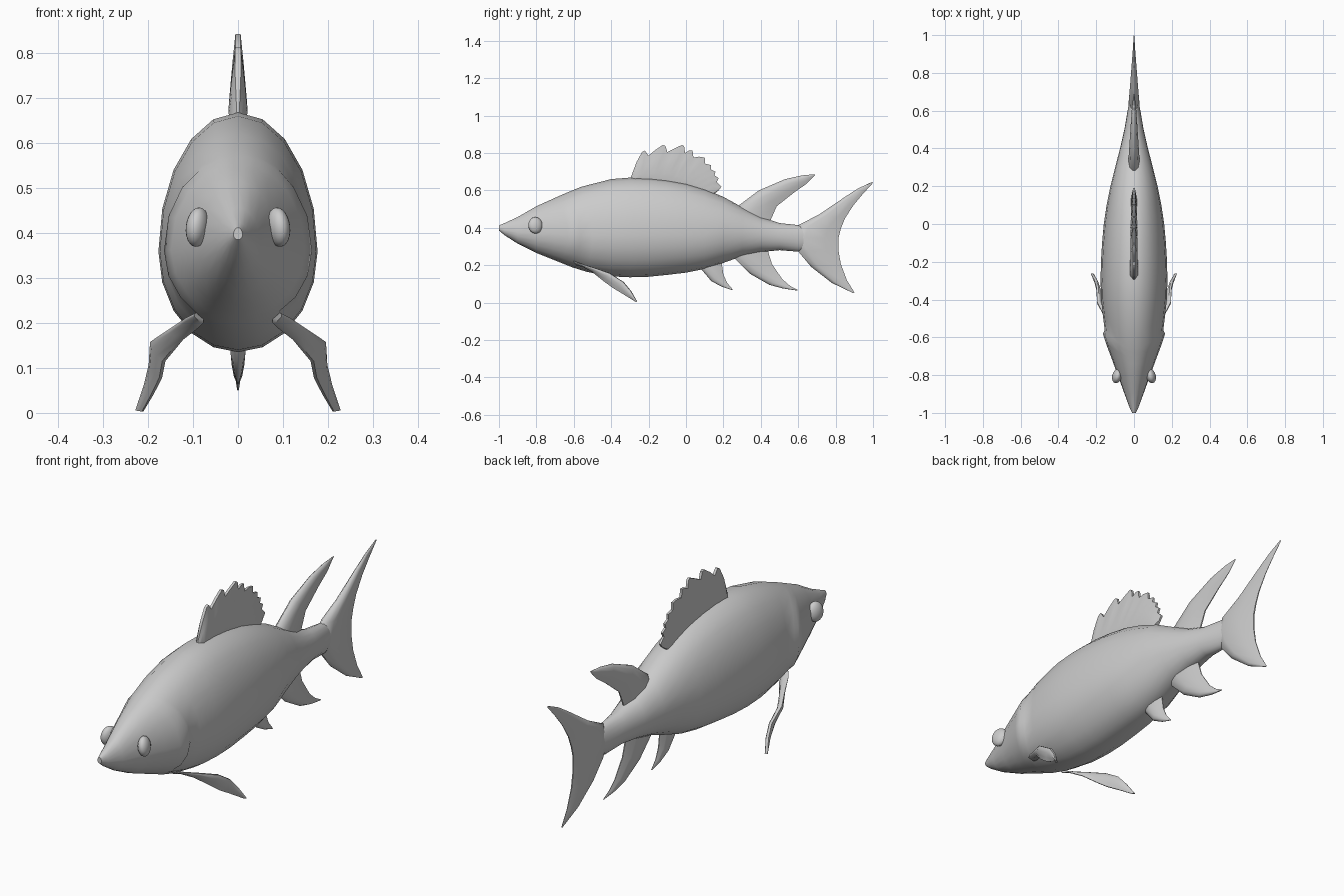
import bpy, bmesh, math
from mathutils import Vector

grey = bpy.data.materials.new("plain grey")
grey.diffuse_color = (0.6, 0.6, 0.6, 1)


def make(name, bm, angle=40):
    bmesh.ops.remove_doubles(bm, verts=bm.verts, dist=0.0005)
    bmesh.ops.recalc_face_normals(bm, faces=bm.faces)
    me = bpy.data.meshes.new(name)
    bm.to_mesh(me)
    bm.free()
    me.materials.append(grey)
    ob = bpy.data.objects.new(name, me)
    bpy.context.collection.objects.link(ob)
    bpy.ops.object.select_all(action='DESELECT')
    ob.select_set(True)
    bpy.context.view_layer.objects.active = ob
    bpy.ops.object.shade_smooth_by_angle(angle=math.radians(angle))
    return ob


def loft(rings):
    bm = bmesh.new()
    rows = [[bm.verts.new(p) for p in r] for r in rings]
    n = len(rows[0])
    for a, b in zip(rows, rows[1:]):
        for i in range(n):
            j = (i + 1) % n
            bm.faces.new((a[i], a[j], b[j], b[i]))
    bm.faces.new(rows[0])
    bm.faces.new(rows[-1])
    return bm


# Body profile: y, bottom z, top z, half width
PROFILE = [(-1.0, .385, .412, .010), (-.97, .36, .425, .024), (-.9, .315, .457, .050),
           (-.8, .265, .515, .086), (-.7, .225, .56, .120), (-.6, .185, .605, .150),
           (-.5, .155, .64, .163), (-.4, .14, .66, .174), (-.3, .135, .668, .177),
           (-.2, .138, .666, .175), (-.1, .148, .655, .169), (0, .16, .637, .160),
           (.1, .18, .607, .145), (.2, .212, .565, .125), (.3, .248, .51, .100),
           (.4, .27, .457, .074), (.5, .28, .425, .051), (.6, .272, .414, .034),
           (.68, .29, .40, .018)]


def section(y):
    for a, b in zip(PROFILE, PROFILE[1:]):
        if y <= b[0]:
            t = max(0, (y - a[0]) / (b[0] - a[0]))
            return [p + (q - p) * t for p, q in zip(a, b)][1:]
    return PROFILE[-1][1:]


def body_ring(y0, sweep, bulge, n=20):
    ring = []
    for i in range(n):
        a = 2 * math.pi * i / n
        s, c = math.sin(a), math.cos(a)
        # gill edge sweeps forward towards the back and belly
        y = y0 - sweep * (s * s if s > 0 else .5 * s * s)
        lo, hi, w = section(y)
        mid = lo + (hi - lo) * (.42 if y < .2 else .48)
        r = (hi - mid) if s > 0 else (mid - lo)
        ring.append((c * (w + bulge * c * c), y, mid + s * r))
    return ring


# Body with a raised gill edge
stations = [(p[0], 0, 0) for p in PROFILE if p[0] <= -.8]
stations += [(-.7, .04, .003), (-.63, .08, .008), (-.58, .1, .012), (-.562, .1, 0), (-.5, .06, 0)]
stations += [(p[0], 0, 0) for p in PROFILE if p[0] >= -.4]
make("body", loft([body_ring(*s) for s in stations]), 50)


def fin(name, lead, trail, thick, normal=(1, 0, 0), front=.35, edge=.1, angle=50):
    """Loft lens-shaped sections between a leading and a trailing edge."""
    nrm = Vector(normal)
    ts = [0, .12, front, .7, 1]
    hs = [edge * 1.5, .75, 1, .65, edge]
    rings = []
    for p, q, th in zip(lead, trail, thick):
        p, q = Vector(p), Vector(q)
        one = [p.lerp(q, t) + nrm * th * h for t, h in zip(ts, hs)]
        two = [p.lerp(q, t) - nrm * th * h for t, h in zip(ts, hs)]
        rings.append(one + two[::-1])
    return make(name, loft(rings), angle)


def flat(pts):
    return [(0, y, z) for y, z in pts]


# Tail fin, upper tip to lower tip
fin("tail_fin",
    flat([(.995, .645), (.92, .61), (.85, .565), (.71, .47), (.6, .414), (.57, .345),
          (.6, .273), (.67, .19), (.78, .105), (.895, .05)]),
    flat([(1, .64), (.945, .58), (.895, .52), (.85, .45), (.828, .395), (.815, .345),
          (.815, .28), (.828, .205), (.86, .12), (.9, .055)]),
    [.002, .006, .011, .02, .027, .03, .027, .02, .011, .002], front=.25)

# Rear back fin
fin("rear_back_fin",
    flat([(.25, .46), (.27, .51), (.39, .60), (.53, .66), (.62, .68), (.688, .686)]),
    flat([(.45, .37), (.45, .435), (.485, .515), (.58, .59), (.645, .635), (.69, .682)]),
    [.03, .03, .024, .016, .01, .002])

# Rear belly fin
fin("rear_belly_fin",
    flat([(.24, .31), (.25, .245), (.34, .155), (.445, .095), (.52, .075), (.594, .064)]),
    flat([(.43, .33), (.435, .285), (.46, .205), (.515, .125), (.555, .09), (.596, .068)]),
    [.026, .026, .02, .014, .009, .002])

# Small belly fin
fin("small_belly_fin",
    flat([(.06, .24), (.08, .18), (.135, .115), (.19, .085), (.248, .066)]),
    flat([(.19, .27), (.19, .22), (.2, .15), (.22, .105), (.25, .07)]),
    [.02, .02, .016, .01, .002])

# Spiny back fin: tips and notches along the upper edge
crest = [(-.295, .67), (-.265, .75), (-.235, .805), (-.22, .812), (-.2, .785), (-.165, .815),
         (-.125, .842), (-.11, .838), (-.1, .805), (-.06, .825), (-.02, .843), (-.01, .835),
         (-.005, .80), (.015, .812), (.035, .812), (.04, .775), (.07, .78), (.1, .775),
         (.103, .742), (.135, .735), (.132, .712), (.158, .70), (.152, .68), (.175, .665),
         (.165, .645), (.19, .62), (.175, .60), (.14, .575)]
n = len(crest) - 1
base = [(-.29 + .42 * i / n, .62 - .06 * (i / n) ** 2) for i in range(n + 1)]
thick = [.01] + [.021 - .006 * i / n for i in range(1, n)] + [.008]
fin("spiny_back_fin", flat(base), flat(crest), thick, edge=.3)

# Paired side fins and eyes
for side, sx in (("left", -1), ("right", 1)):
    upper = [(.09, -.6, .222), (.11, -.575, .212), (.15, -.49, .185), (.19, -.41, .158),
             (.193, -.335, .11), (.205, -.295, .062), (.226, -.262, .006)]
    lower = [(.08, -.585, .20), (.09, -.55, .19), (.125, -.5, .163), (.165, -.44, .115),
             (.172, -.39, .078), (.19, -.33, .042), (.212, -.268, .003)]
    fin(side + "_side_fin", [(sx * x, y, z) for x, y, z in upper],
        [(sx * x, y, z) for x, y, z in lower],
        [.012, .013, .013, .014, .013, .011, .006], normal=(.85, sx * -.35, sx * sx * 0), edge=.3)

    bpy.ops.mesh.primitive_uv_sphere_add(segments=20, ring_count=12, radius=1,
                                         location=(sx * .09, -.805, .413))
    eye = bpy.context.object
    eye.name = side + "_eye"
    eye.scale = (.025, .039, .044)
    eye.rotation_euler = (0, sx * -.12, sx * .25)
    eye.data.materials.append(grey)
    bpy.ops.object.shade_smooth()
